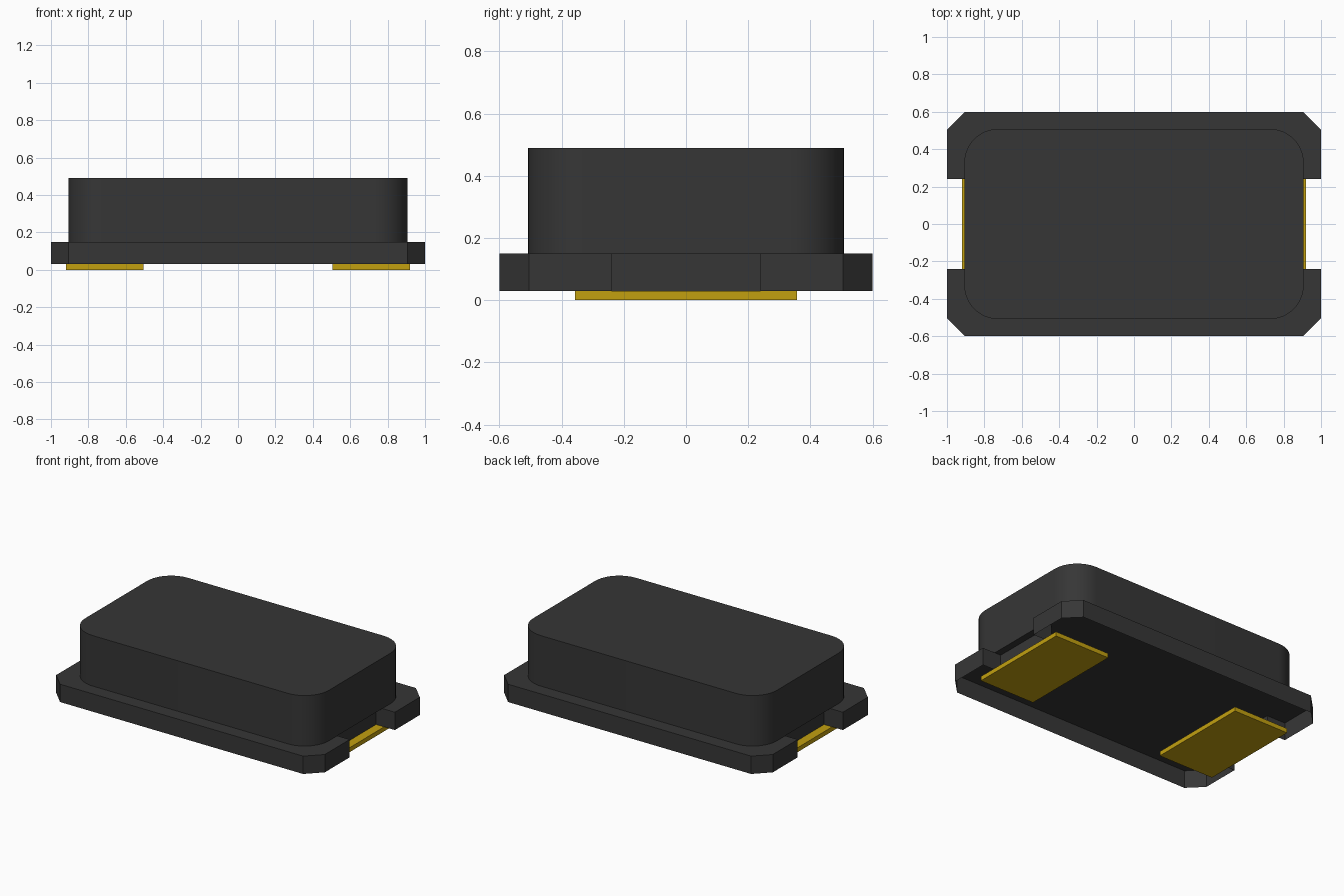
import bpy, bmesh, math

cube = bpy.data.objects.get("Cube")
if cube:
    bpy.data.objects.remove(cube, do_unlink=True)


def material(name, rgb):
    m = bpy.data.materials.new(name)
    m.use_nodes = True
    m.diffuse_color = (*rgb, 1)
    m.node_tree.nodes["Principled BSDF"].inputs["Base Color"].default_value = (*rgb, 1)
    return m


charcoal = material("charcoal", (0.037, 0.037, 0.037))
gold = material("gold", (0.54, 0.35, 0.005))


def prism(name, outline, z0, z1, mat, bottom=True, smooth=False):
    """Extrude a counter-clockwise outline from z0 to z1."""
    bm = bmesh.new()
    low = [bm.verts.new((x, y, z0)) for x, y in outline]
    top = [bm.verts.new((x, y, z1)) for x, y in outline]
    n = len(outline)
    for i in range(n):
        j = (i + 1) % n
        bm.faces.new((low[i], low[j], top[j], top[i]))
    bm.faces.new(top)
    if bottom:
        bm.faces.new(low[::-1])
    mesh = bpy.data.meshes.new(name)
    bm.to_mesh(mesh)
    bm.free()
    mesh.materials.append(mat)
    obj = bpy.data.objects.new(name, mesh)
    bpy.context.collection.objects.link(obj)
    if smooth:
        bpy.ops.object.select_all(action="DESELECT")
        obj.select_set(True)
        bpy.context.view_layer.objects.active = obj
        bpy.ops.object.shade_smooth_by_angle(angle=math.radians(35))
    return obj


def rounded_rect(hx, hy, r, steps=12):
    pts = []
    for k, (sx, sy) in enumerate([(1, 1), (-1, 1), (-1, -1), (1, -1)]):
        for i in range(steps + 1):
            a = math.pi / 2 * (k + i / steps)
            pts.append((sx * (hx - r) + r * math.cos(a), sy * (hy - r) + r * math.sin(a)))
    return pts


# Base: chamfered plate, notched at both ends and hollow underneath
end = [(0.86, 0.0), (0.86, 0.24), (1.0, 0.24), (1.0, 0.505), (0.905, 0.6)][1:]
half = [(x, -y) for x, y in end[::-1]] + end
prism("base_plate", half + [(-x, -y) for x, y in half], 0.03, 0.15, charcoal, bottom=False)

# Lid with rounded vertical corners
prism("lid", rounded_rect(0.907, 0.508, 0.18), 0.15, 0.49, charcoal, smooth=True)

# Contact pads under each end
for side, s in (("left", 1), ("right", -1)):
    x0, x1 = sorted((s * 0.505, s * 0.92))
    prism(side + "_contact_pad", [(x0, -0.357), (x1, -0.357), (x1, 0.357), (x0, 0.357)],
          0.0, 0.03, gold)
